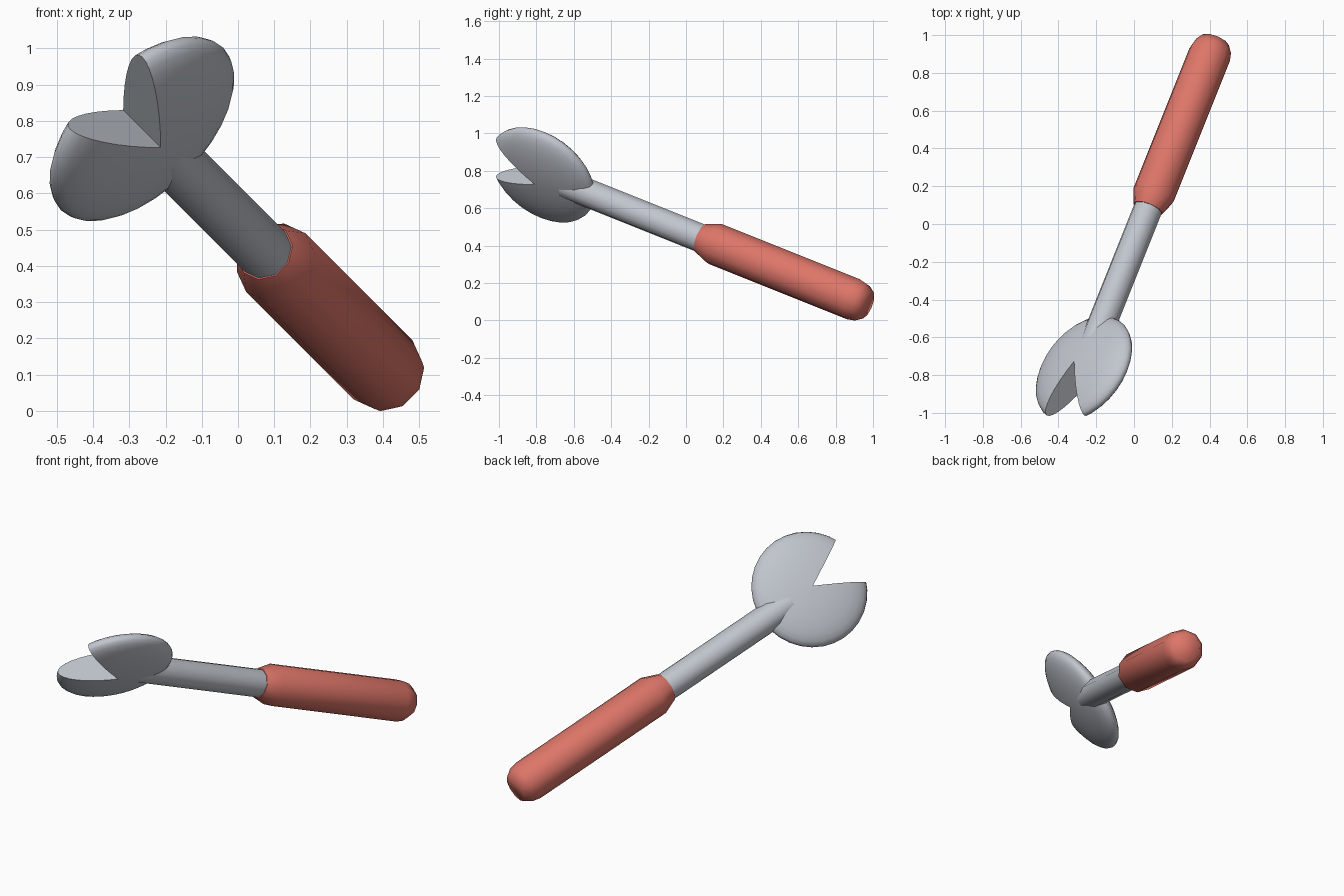
import bpy, bmesh, math
from mathutils import Matrix, Vector

if "Cube" in bpy.data.objects:
    bpy.data.objects.remove(bpy.data.objects["Cube"])

# Tool frame: local Z runs along the handle to the head, local Y is the disc normal
d = Vector((-0.4, -1.0, 0.4)).normalized()
u = Vector((-1.0, 0.0, -1.0)).normalized()
w = d.cross(u)
FRAME = Matrix.Translation((-0.265, -0.767, 0.778)) @ Matrix((u, w, d)).transposed().to_4x4()


def material(name, color):
    m = bpy.data.materials.new(name)
    m.diffuse_color = (*color, 1)
    m.use_nodes = True
    m.node_tree.nodes["Principled BSDF"].inputs["Base Color"].default_value = m.diffuse_color
    return m


steel = material("light steel", (0.53, 0.56, 0.61))
red = material("soft red", (0.73, 0.18, 0.14))


def make(name, bm, mat):
    bmesh.ops.recalc_face_normals(bm, faces=bm.faces)
    me = bpy.data.meshes.new(name)
    bm.to_mesh(me)
    bm.free()
    ob = bpy.data.objects.new(name, me)
    bpy.context.collection.objects.link(ob)
    ob.matrix_world = FRAME
    me.materials.append(mat)
    return ob


def lathe(name, profile, mat, sides=10):
    """Loft rings given as (radius, position along handle) and cap both ends."""
    bm = bmesh.new()
    rings = [[bm.verts.new((r * math.cos(2 * math.pi * i / sides),
                            r * math.sin(2 * math.pi * i / sides), z))
              for i in range(sides)] for r, z in profile]
    for a, b in zip(rings, rings[1:]):
        for i in range(sides):
            j = (i + 1) % sides
            bm.faces.new((a[i], a[j], b[j], b[i]))
    bm.faces.new(rings[0])
    bm.faces.new(rings[-1])
    return make(name, bm, mat)


def smooth(ob, angle):
    bpy.ops.object.select_all(action='DESELECT')
    ob.select_set(True)
    bpy.context.view_layer.objects.active = ob
    bpy.ops.object.shade_smooth_by_angle(angle=math.radians(angle))


# Grip with bevelled shoulder and rounded butt
grip = lathe("grip", [(0.078, -1.995), (0.105, -1.955), (0.115, -1.91),
                      (0.115, -1.06), (0.082, -0.974)], red)
# Shaft running into the head
shaft = lathe("shaft", [(0.078, -1.0), (0.078, -0.14)], steel)

# Head: flattened sphere
bm = bmesh.new()
bmesh.ops.create_uvsphere(bm, u_segments=32, v_segments=16, radius=0.317)
bmesh.ops.rotate(bm, verts=bm.verts, matrix=Matrix.Rotation(math.pi / 2, 3, 'X'))
bmesh.ops.scale(bm, verts=bm.verts, vec=(1, 0.265, 1))
head = make("head", bm, steel)

# Wedge that opens the jaw from the middle of the head outward
bm = bmesh.new()
half = 0.6 * math.tan(math.radians(26.5))
lo, hi = [[bm.verts.new((x, y, z)) for x, z in ((0, 0), (half, 0.6), (-half, 0.6))]
          for y in (-0.3, 0.3)]
bm.faces.new(lo)
bm.faces.new(hi)
for i in range(3):
    j = (i + 1) % 3
    bm.faces.new((lo[i], lo[j], hi[j], hi[i]))
wedge = make("jaw_cutter", bm, steel)
wedge.hide_render = True

cut = head.modifiers.new("jaw", 'BOOLEAN')
cut.operation = 'DIFFERENCE'
cut.solver = 'EXACT'
cut.object = wedge
bpy.context.view_layer.objects.active = head
bpy.context.view_layer.update()
bpy.ops.object.modifier_apply(modifier=cut.name)
bpy.data.objects.remove(wedge)

smooth(head, 50)
smooth(grip, 60)
smooth(shaft, 60)
